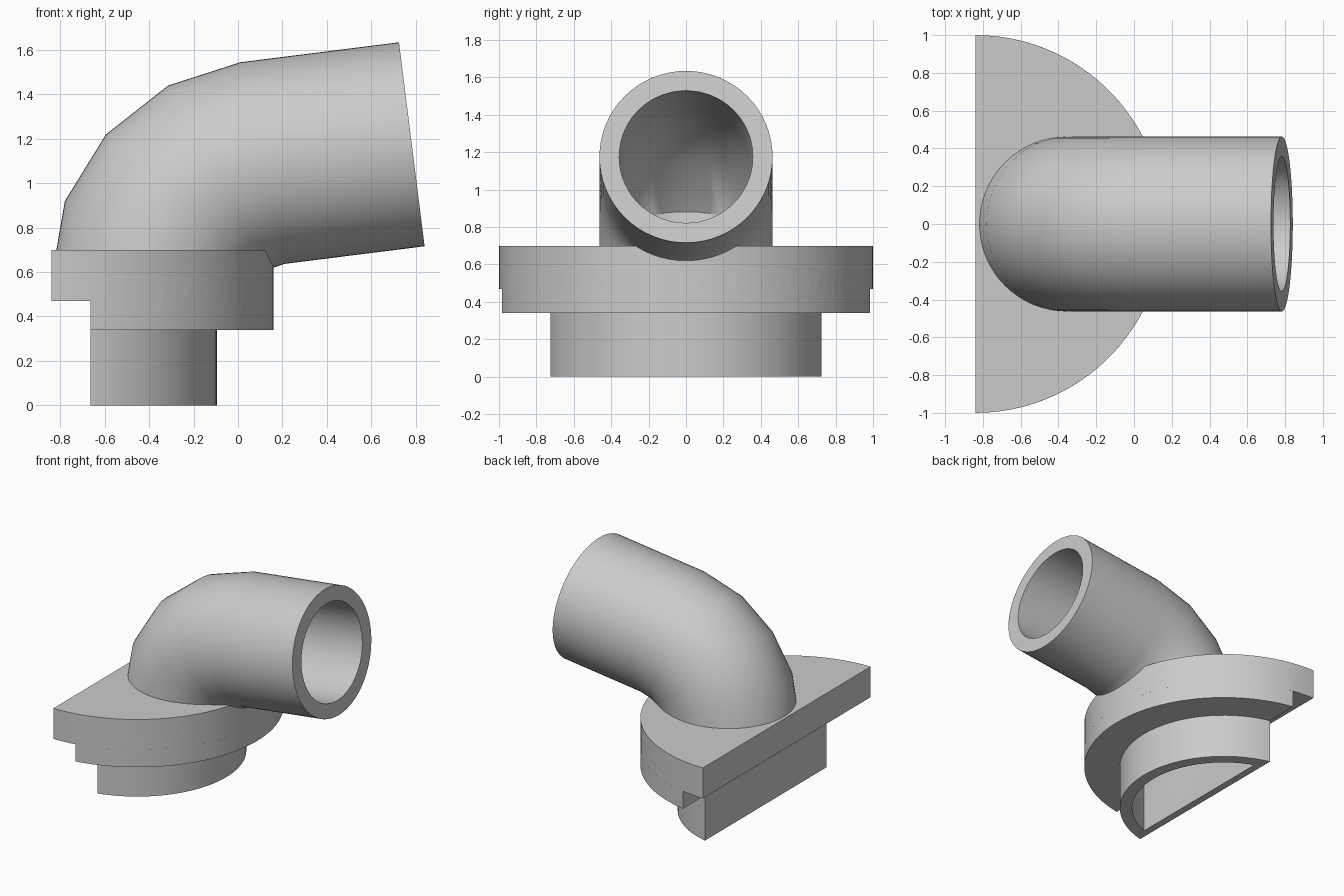
import bpy, bmesh, math
from mathutils import Vector

if "Cube" in bpy.data.objects:
    bpy.data.objects.remove(bpy.data.objects["Cube"])

grey = bpy.data.materials.new("plain_grey")
grey.use_nodes = True
COLOUR = (0.6, 0.6, 0.6, 1)
grey.diffuse_color = COLOUR
grey.node_tree.nodes["Principled BSDF"].inputs["Base Color"].default_value = COLOUR

DISC_X = -0.84      # axis of the flange and neck arcs
PIPE_R, BORE_R = 0.463, 0.357


def loft(name, rings):
    """Closed solid through a list of equally sized point rings."""
    bm = bmesh.new()
    loops = [[bm.verts.new(p) for p in ring] for ring in rings]
    n = len(loops[0])
    for a, b in zip(loops, loops[1:]):
        for i in range(n):
            j = (i + 1) % n
            bm.faces.new((a[i], a[j], b[j], b[i]))
    bm.faces.new(loops[0])
    bm.faces.new(loops[-1])
    bmesh.ops.recalc_face_normals(bm, faces=bm.faces)
    mesh = bpy.data.meshes.new(name)
    bm.to_mesh(mesh)
    bm.free()
    mesh.materials.append(grey)
    obj = bpy.data.objects.new(name, mesh)
    bpy.context.collection.objects.link(obj)
    return obj


def segment_outline(flat_x, radius, steps=48, flat_steps=1):
    """Circle segment on the +x side of a straight chord."""
    half = math.acos((flat_x - DISC_X) / radius)
    arc = [(DISC_X + radius * math.cos(a), radius * math.sin(a))
           for a in (half * (2 * i / steps - 1) for i in range(steps + 1))]
    y = arc[-1][1]
    return arc + [(flat_x, y * (1 - 2 * i / flat_steps)) for i in range(1, flat_steps)]


def at_height(outline, z):
    return [(x, y, z) for x, y in outline]


def prism(name, outline, low, high):
    return loft(name, [at_height(outline, low), at_height(outline, high)])


def bend_rings(path, radius, angles):
    """Mitred rings; path is the outer silhouette of the pipe in the xz plane."""
    pts = [Vector(p) for p in path]
    rings = []
    for i, p in enumerate(pts):
        after = (pts[min(i + 1, len(pts) - 1)] - pts[min(i, len(pts) - 2)]).normalized()
        before = (p - pts[i - 1]).normalized() if i else Vector((0, 1))
        if i == 0:
            after = before
        t = (before + after).normalized()
        stretch = 1 / t.dot(before)
        out = Vector((-t.y, t.x)) * stretch
        c = p - out * PIPE_R
        rings.append([(c.x + out.x * radius * math.cos(a), radius * math.sin(a),
                       c.y + out.y * radius * math.cos(a)) for a in angles])
    return rings


def boolean(obj, other, operation):
    mod = obj.modifiers.new(operation.lower(), "BOOLEAN")
    mod.operation, mod.solver, mod.object = operation, "EXACT", other
    bpy.context.view_layer.objects.active = obj
    bpy.ops.object.modifier_apply(modifier=mod.name)


# Elbow pipe, rooted inside the flange
silhouette = [(-0.839, 0.58), (-0.78, 0.92), (-0.595, 1.22),
              (-0.315, 1.44), (0.01, 1.545), (0.725, 1.635)]
circle = [2 * math.pi * i / 64 for i in range(64)]
elbow_pipe = loft("elbow_pipe", bend_rings(silhouette, PIPE_R, circle))

# Half-round flange with a stepped underside, and the neck below it
flanged_base = prism("flanged_base", segment_outline(DISC_X, 1.0), 0.47, 0.70)
step = prism("flange_step", segment_outline(-0.665, 1.0), 0.34, 0.47)
neck = prism("neck", segment_outline(-0.665, 0.745), 0, 0.34)

# Passage: half-round in the neck, blending to round in the pipe
socket = segment_outline(-0.61, 0.657, flat_steps=24)
angles = [math.atan2(y, -(x + 0.35)) for x, y in socket]
end = Vector(silhouette[-1])
overrun = end + (end - Vector(silhouette[-2])) * 0.2
bore = bend_rings(silhouette[:-1] + [overrun], BORE_R, angles)[1:]
passage = loft("passage_cutter", [at_height(socket, -0.1), at_height(socket, 0.47)] + bore)

for part in (step, neck):
    boolean(flanged_base, part, "UNION")
for obj in (flanged_base, elbow_pipe):
    boolean(obj, passage, "DIFFERENCE")
for helper in (step, neck, passage):
    bpy.data.objects.remove(helper)

# Smooth round walls, crisp rims
for obj in (flanged_base, elbow_pipe):
    bpy.ops.object.select_all(action="DESELECT")
    obj.select_set(True)
    bpy.context.view_layer.objects.active = obj
    bpy.ops.object.shade_smooth_by_angle(angle=math.radians(35))
